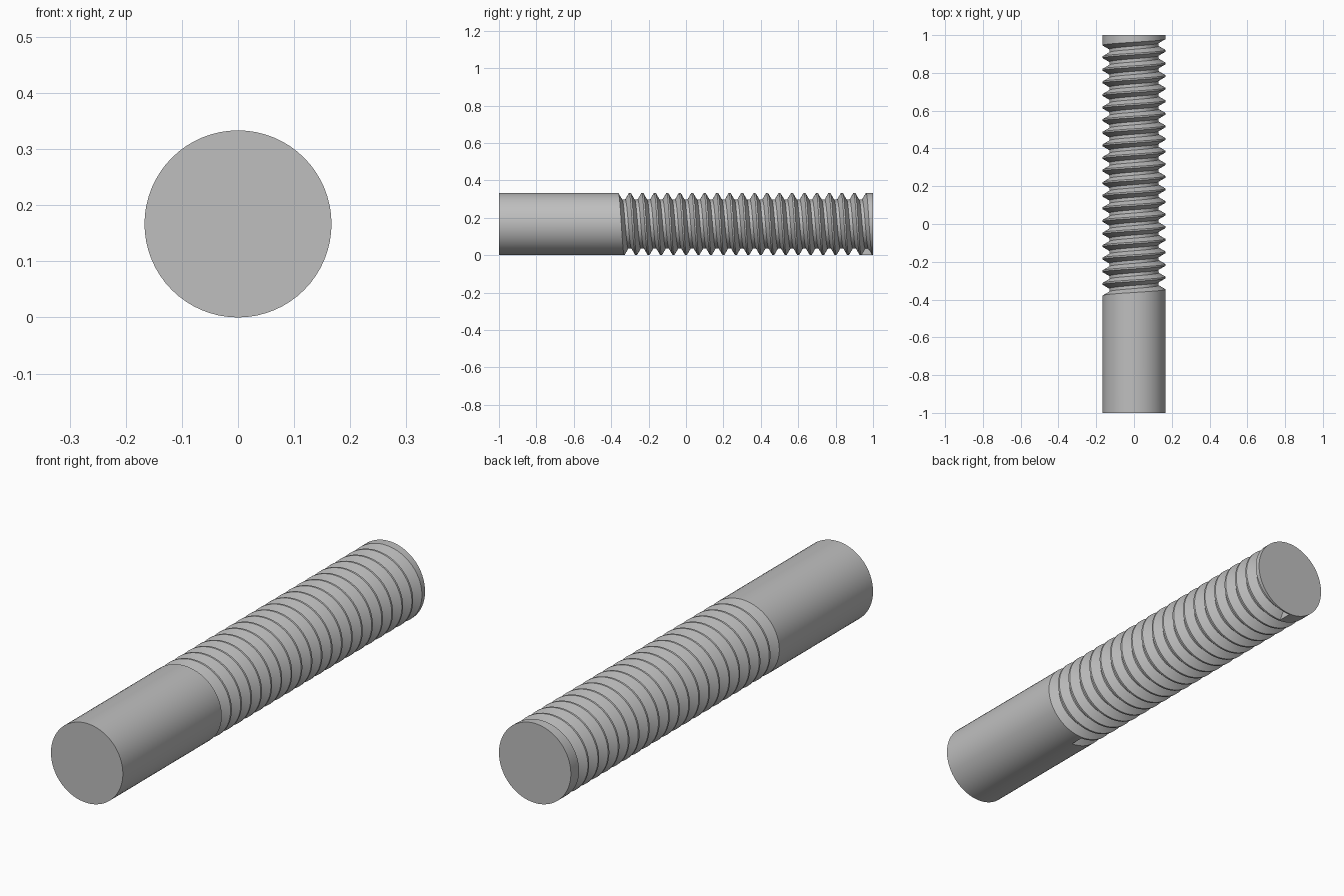
import bpy
import bmesh
import math

cube = bpy.data.objects.get("Cube")
if cube:
    bpy.data.objects.remove(cube, do_unlink=True)

# Rod and thread dimensions
RADIUS = 1 / 6
PITCH = 1 / 15
TURNS = 20
THREAD_START = -0.3667
ROOT = RADIUS - 0.541 * PITCH
MOUTH_HALF = PITCH * 7 / 16
FLOOR_HALF = PITCH / 8
SEGMENTS = 64


def groove(centre):
    """Trapezoid groove section as (y, radius) pairs."""
    return [(centre - MOUTH_HALF, RADIUS), (centre - FLOOR_HALF, ROOT),
            (centre + FLOOR_HALF, ROOT), (centre + MOUTH_HALF, RADIUS)]


bm = bmesh.new()


def add_point(y, r, turn):
    angle = math.tau * turn
    return bm.verts.new((-r * math.sin(angle), y, RADIUS - r * math.cos(angle)))


# One lengthwise section per angle, with the grooves climbing along the helix
columns = []
for j in range(SEGMENTS + 1):
    turn = j / SEGMENTS
    section = [(-1, RADIUS)]
    for k in range(TURNS):
        section += groove(THREAD_START + PITCH * (k + turn))
    section.append((1, RADIUS))
    columns.append([add_point(y, r, turn) for y, r in section])

# Shank and thread surface
for a, b in zip(columns, columns[1:]):
    for i in range(len(a) - 1):
        bm.faces.new((a[i], a[i + 1], b[i + 1], b[i]))

# Flat ends of the rod
bm.faces.new([c[0] for c in columns[:-1]])
bm.faces.new([c[-1] for c in reversed(columns[:-1])])

# Flat walls where the groove starts and runs out
bm.faces.new(columns[0][1:5])
bm.faces.new(columns[-1][-2:-6:-1])

bmesh.ops.remove_doubles(bm, verts=bm.verts, dist=0.0001)
bmesh.ops.recalc_face_normals(bm, faces=bm.faces)
mesh = bpy.data.meshes.new("threaded_rod")
bm.to_mesh(mesh)
bm.free()

rod = bpy.data.objects.new("threaded_rod", mesh)
bpy.context.collection.objects.link(rod)

# Plain steel grey
steel = bpy.data.materials.new("steel grey")
steel.use_nodes = True
colour = (0.52, 0.52, 0.52, 1)
steel.diffuse_color = colour
steel.node_tree.nodes["Principled BSDF"].inputs["Base Color"].default_value = colour
mesh.materials.append(steel)

bpy.ops.object.select_all(action="DESELECT")
rod.select_set(True)
bpy.context.view_layer.objects.active = rod
bpy.ops.object.shade_smooth_by_angle(angle=math.radians(25))
